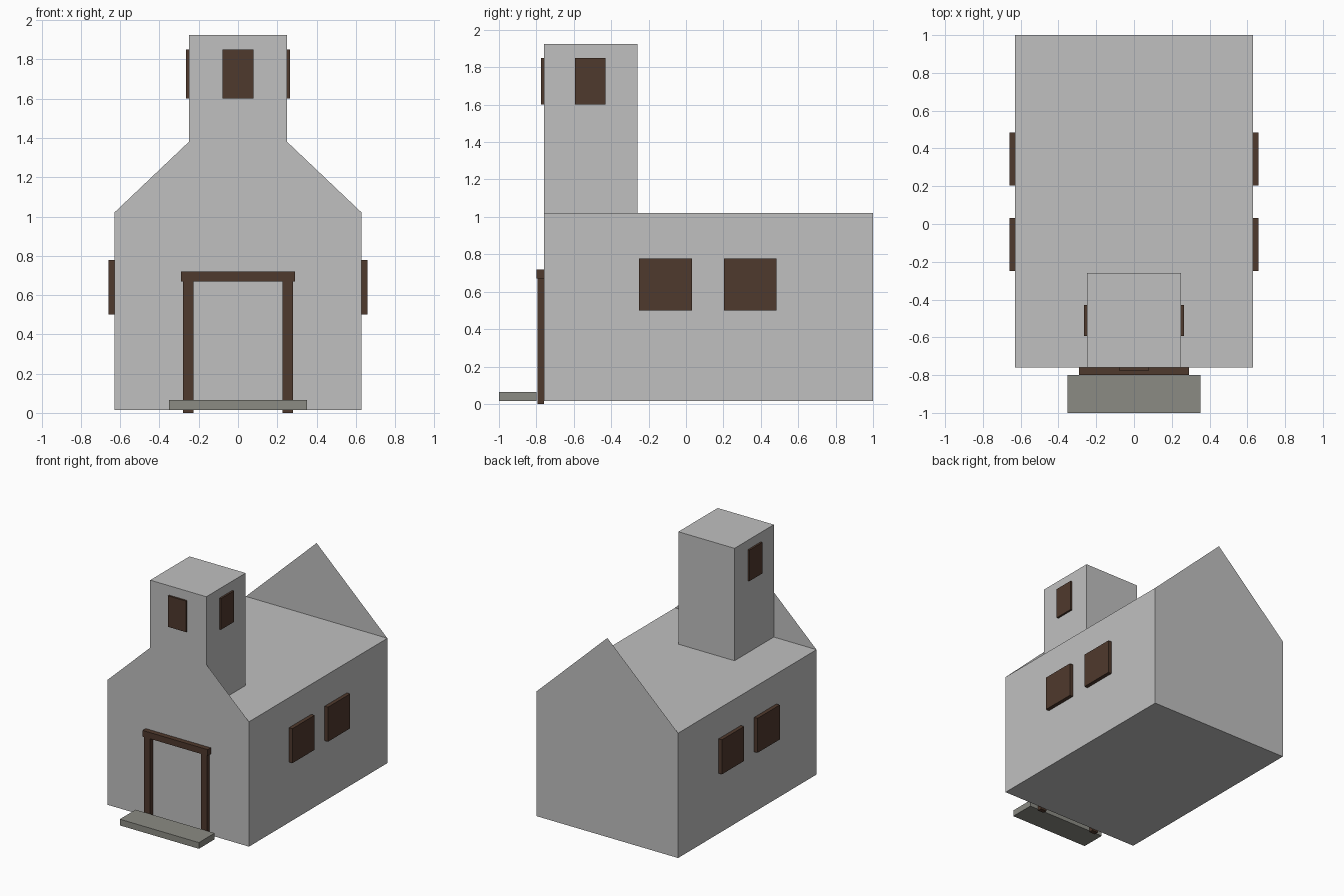
import bpy, bmesh

if "Cube" in bpy.data.objects:
    bpy.data.objects.remove(bpy.data.objects["Cube"])


def material(name, rgb):
    m = bpy.data.materials.new(name)
    m.diffuse_color = (*rgb, 1.0)
    m.use_nodes = True
    m.node_tree.nodes["Principled BSDF"].inputs["Base Color"].default_value = m.diffuse_color
    return m


WALL = material("pale grey wall", (0.53, 0.53, 0.53))
WOOD = material("dark brown wood", (0.078, 0.041, 0.026))
STONE = material("grey stone", (0.26, 0.26, 0.23))


def finish(name, bm, mat):
    mesh = bpy.data.meshes.new(name)
    bm.to_mesh(mesh)
    bm.free()
    mesh.materials.append(mat)
    obj = bpy.data.objects.new(name, mesh)
    bpy.context.collection.objects.link(obj)
    return obj


def box(name, x, y, z, mat):
    """Box spanning the (low, high) ranges on each axis."""
    bm = bmesh.new()
    bmesh.ops.create_cube(bm, size=1)
    for v in bm.verts:
        v.co = [r[0] if c < 0 else r[1] for c, r in zip(v.co, (x, y, z))]
    return finish(name, bm, mat)


def mirrored_box(name, x, y, z, mat):
    box(name + "_right", x, y, z, mat)
    box(name + "_left", (-x[1], -x[0]), y, z, mat)


# Main sizes
W, FRONT, BACK = 0.63, -0.76, 1.0
BASE, EAVE, APEX = 0.015, 1.02, 1.618

# Hall: flat-topped box whose front and back walls rise into thin gables
bm = bmesh.new()
outline = [(-W, BASE), (W, BASE), (W, EAVE), (0, APEX), (-W, EAVE)]
front = [bm.verts.new((x, FRONT, z)) for x, z in outline]
back = [bm.verts.new((x, BACK, z)) for x, z in outline]
bm.faces.new(front)
bm.faces.new(back[::-1])
for a, b in ((0, 1), (1, 2), (2, 4), (4, 0)):
    bm.faces.new((front[b], front[a], back[a], back[b]))
finish("hall", bm, WALL)

# Tower, flush with the front wall
box("tower", (-0.25, 0.25), (FRONT, -0.26), (EAVE, 1.925), WALL)

# Tower windows
box("tower_window_front", (-0.08, 0.08), (-0.775, FRONT), (1.6, 1.85), WOOD)
mirrored_box("tower_window", (0.25, 0.265), (-0.593, -0.43), (1.6, 1.85), WOOD)

# Hall windows
for i, y in enumerate((-0.25, 0.203)):
    mirrored_box(f"hall_window_{i + 1}", (W, 0.66), (y, y + 0.282), (0.5, 0.778), WOOD)

# Door frame
mirrored_box("door_post", (0.226, 0.28), (-0.795, FRONT), (0.0, 0.67), WOOD)
box("door_lintel", (-0.29, 0.29), (-0.8, FRONT), (0.67, 0.72), WOOD)

# Door step
box("door_step", (-0.352, 0.352), (-1.0, -0.8), (0.015, 0.065), STONE)
